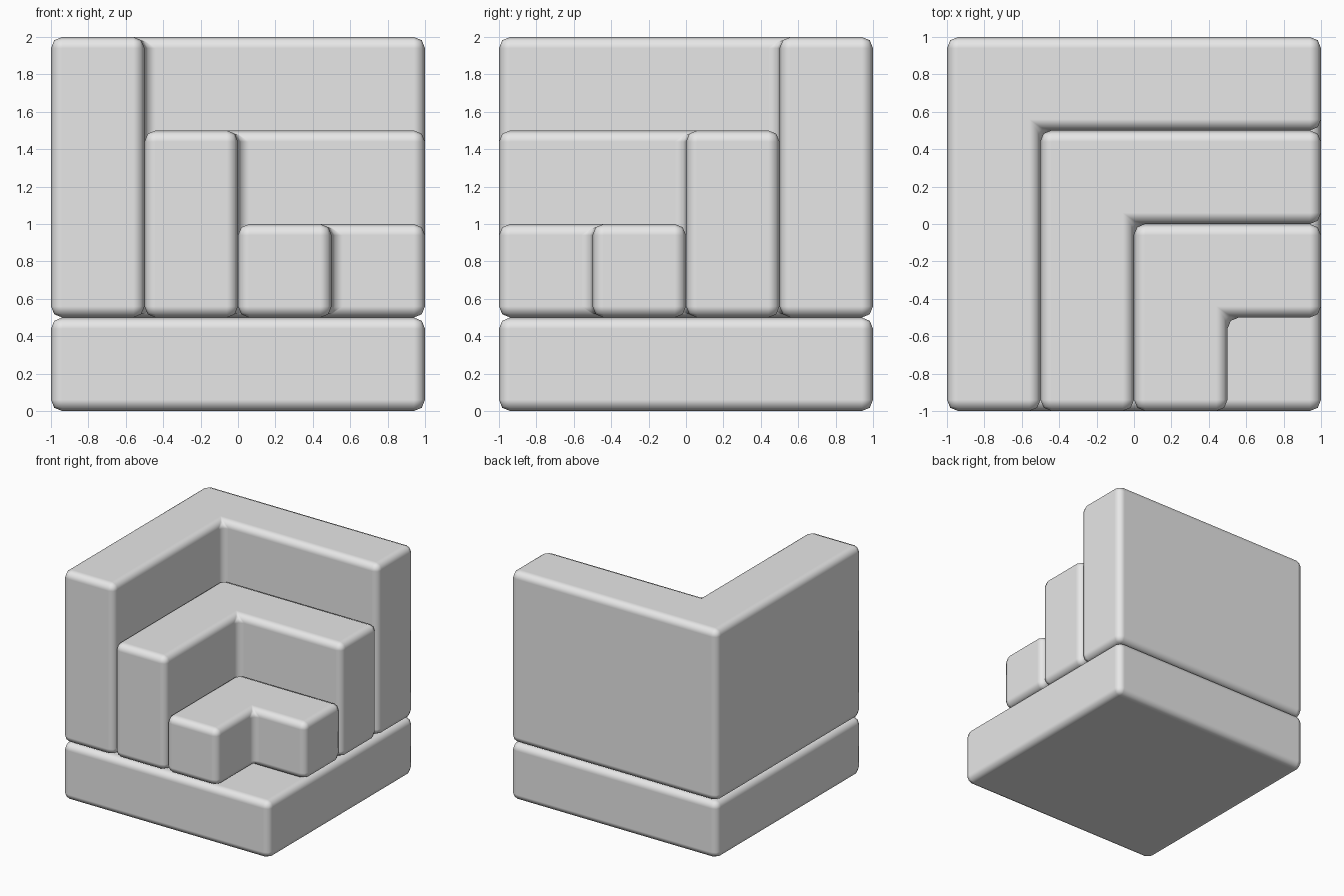
import bpy
import bmesh

cube = bpy.data.objects.get("Cube")
if cube:
    bpy.data.objects.remove(cube, do_unlink=True)

grey = bpy.data.materials.new("plain_grey")
grey.use_nodes = True
colour = (0.8, 0.8, 0.8, 1)
grey.diffuse_color = colour
grey.node_tree.nodes["Principled BSDF"].inputs["Base Color"].default_value = colour


def rounded_block(name, outline, bottom, top):
    """Extrude a plan outline upward and round all of its edges."""
    bm = bmesh.new()
    face = bm.faces.new([bm.verts.new((x, y, bottom)) for x, y in outline])
    side = bmesh.ops.extrude_face_region(bm, geom=[face])
    raised = [v for v in side["geom"] if isinstance(v, bmesh.types.BMVert)]
    bmesh.ops.translate(bm, verts=raised, vec=(0, 0, top - bottom))
    bmesh.ops.recalc_face_normals(bm, faces=bm.faces)
    mesh = bpy.data.meshes.new(name)
    bm.to_mesh(mesh)
    bm.free()
    mesh.materials.append(grey)
    obj = bpy.data.objects.new(name, mesh)
    bpy.context.collection.objects.link(obj)
    mesh.shade_smooth()
    bevel = obj.modifiers.new("rounded_edges", "BEVEL")
    bevel.width = 0.06
    bevel.segments = 2
    bevel.limit_method = "ANGLE"
    bevel.harden_normals = True
    return obj


# Square base slab
rounded_block("base", [(-1, -1), (1, -1), (1, 1), (-1, 1)], 0, 0.5)

# Nested L-shaped walls, stepping down toward the open front corner
wall = 0.5
for i, name in enumerate(["tall_wall", "middle_wall", "low_wall"]):
    left, back = -1 + i * wall, 1 - i * wall
    outline = [(left, -1), (left + wall, -1), (left + wall, back - wall),
               (1, back - wall), (1, back), (left, back)]
    rounded_block(name, outline, 0.5, 2 - i * wall)
